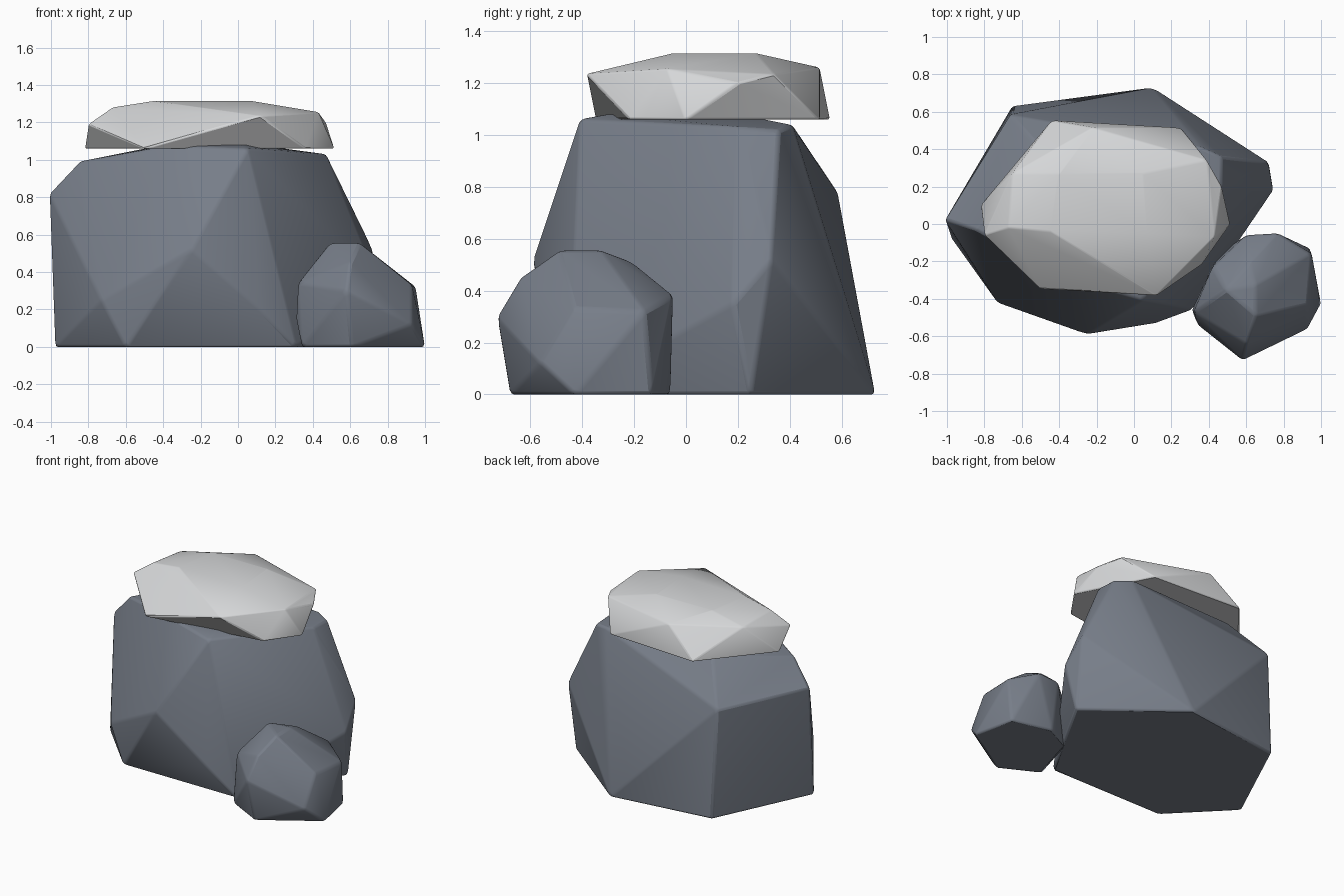
import bpy
import bmesh
import math

default_cube = bpy.data.objects.get("Cube")
if default_cube:
    bpy.data.objects.remove(default_cube, do_unlink=True)


def make_material(name, color):
    material = bpy.data.materials.new(name)
    material.use_nodes = True
    material.diffuse_color = (*color, 1)
    shader = material.node_tree.nodes["Principled BSDF"]
    shader.inputs["Base Color"].default_value = (*color, 1)
    shader.inputs["Roughness"].default_value = 0.9
    return material


def make_rock(name, material, corners, bevel_width):
    """Wrap a faceted stone around its corners and soften the edges."""
    mesh = bpy.data.meshes.new(name)
    bm = bmesh.new()
    for corner in corners:
        bm.verts.new(corner)
    hull = bmesh.ops.convex_hull(bm, input=bm.verts[:])
    loose = {g for g in hull["geom_interior"] if isinstance(g, bmesh.types.BMVert)}
    bmesh.ops.delete(bm, geom=list(loose), context="VERTS")
    # Merge the flat facets
    bmesh.ops.dissolve_limit(bm, angle_limit=math.radians(1),
                             verts=bm.verts[:], edges=bm.edges[:])
    bmesh.ops.recalc_face_normals(bm, faces=bm.faces[:])
    bm.to_mesh(mesh)
    bm.free()
    mesh.materials.append(material)
    rock = bpy.data.objects.new(name, mesh)
    bpy.context.collection.objects.link(rock)
    bevel = rock.modifiers.new("soft_edges", "BEVEL")
    bevel.width = bevel_width
    bevel.segments = 2
    bevel.limit_method = "ANGLE"
    bevel.angle_limit = math.radians(15)
    bpy.ops.object.select_all(action="DESELECT")
    rock.select_set(True)
    bpy.context.view_layer.objects.active = rock
    bpy.ops.object.shade_smooth_by_angle(angle=math.radians(35))
    return rock


def at_height(z, outline):
    return [(x, y, z) for x, y in outline]


slate = make_material("slate_gray", (0.185, 0.208, 0.25))
pale = make_material("pale_stone", (0.67, 0.68, 0.69))

# Large boulder: footprint, waist corners, shoulder and crown
boulder = at_height(0, [(-.98, -.07), (-.6, -.46), (.31, -.46), (.71, .25),
                        (.1, .73), (-.65, .63)])
boulder += [(-.73, -.42, .25), (-.25, -.59, .52), (.12, -.53, .2),
            (.72, .33, .52), (.745, .18, .35),
            (-1.01, .02, .82), (-.66, .585, .78)]
boulder += [(-.85, -.03, .99), (.05, -.41, 1.06), (.47, .36, 1.02),
            (.36, .41, 1.04), (.47, .2, 1.03), (-.48, .38, 1.04)]
boulder += at_height(1.08, [(-.38, -.28), (-.4, .15), (.03, -.3), (.1, .2)])
make_rock("large_boulder", slate, boulder, 0.014)

# Small boulder beside it
pebble = at_height(0, [(1, -.43), (.61, -.68), (.34, -.54),
                       (.45, -.16), (.65, -.06), (.94, -.13)])
pebble += [(.93, -.56, .12), (.31, -.46, .15), (.58, -.73, .3),
           (.32, -.47, .34), (.95, -.16, .32), (.93, -.43, .33),
           (.77, -.05, .38), (.6, -.06, .38), (.42, -.23, .42),
           (.6, -.64, .45), (.62, -.21, .51)]
pebble += at_height(.555, [(.65, -.49), (.49, -.35), (.65, -.33)])
make_rock("small_boulder", slate, pebble, 0.014)

# Pale slab on top: flat underside, jutting rim and crown
slab = at_height(1.06, [(-.5, -.35), (.36, -.22), (.515, 0), (.25, .515),
                        (-.44, .555), (-.82, .1)])
slab += [(.12, -.385, 1.235), (.43, -.07, 1.255), (.47, .2, 1.2),
         (.39, .34, 1.235), (-.22, .515, 1.26), (-.65, .27, 1.26),
         (-.8, -.06, 1.19), (-.67, -.02, 1.28)]
slab += at_height(1.315, [(-.45, -.04), (.07, -.05), (.05, .27), (-.4, .27)])
make_rock("top_slab", pale, slab, 0.008)
